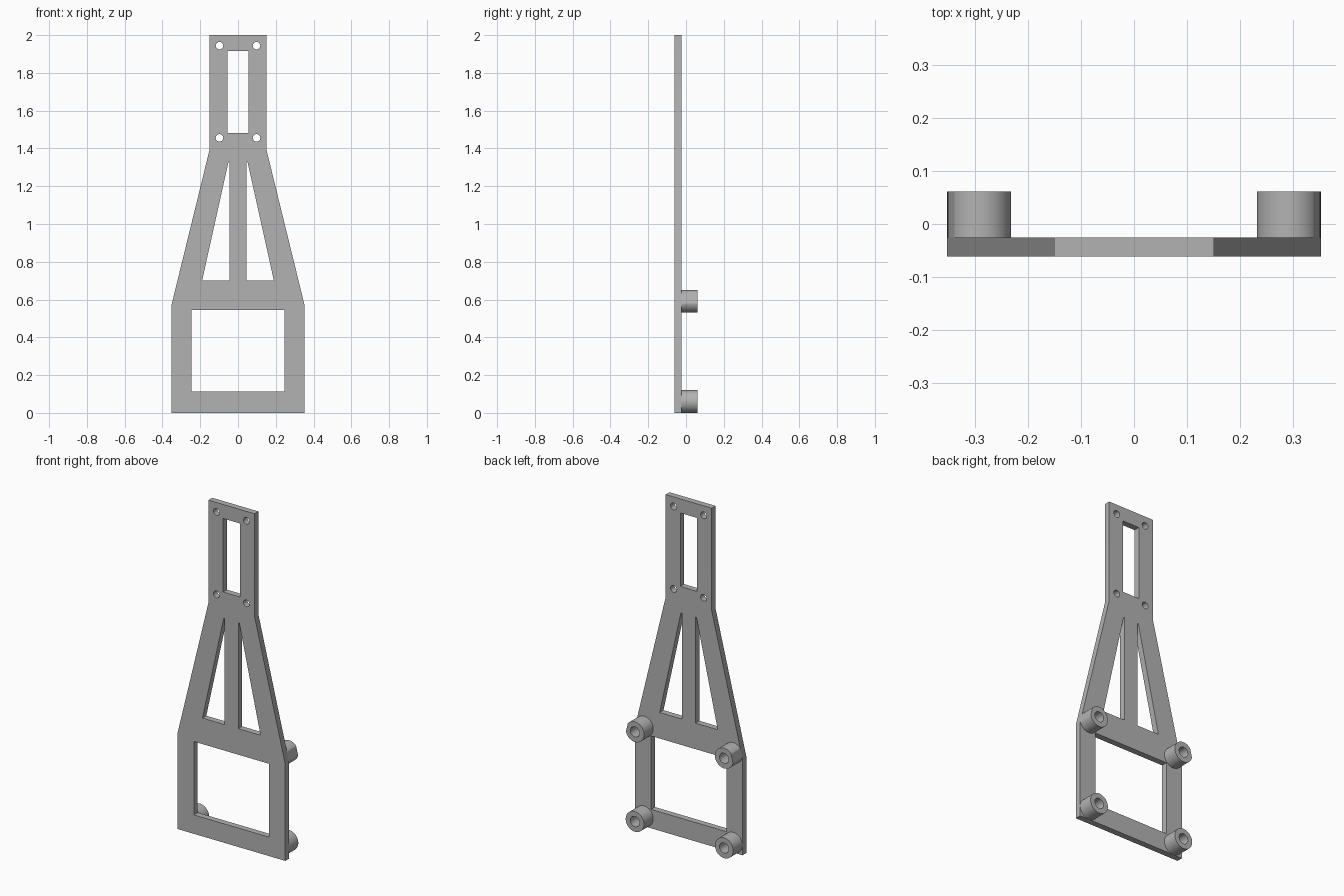
import bpy, bmesh
from math import cos, sin, pi, radians, atan2, hypot
from mathutils import Matrix

cube = bpy.data.objects.get("Cube")
if cube:
    bpy.data.objects.remove(cube, do_unlink=True)

grey = bpy.data.materials.new("plain grey")
grey.use_nodes = True
COLOUR = (0.45, 0.45, 0.45, 1)
grey.diffuse_color = COLOUR
grey.node_tree.nodes["Principled BSDF"].inputs["Base Color"].default_value = COLOUR

# Plate and standoff depths, front to back
FRONT, FACE, BACK = -0.061, -0.025, 0.061
HALF, NECK = 0.352, 0.151          # half widths of base and neck
SHOULDER, COLLAR = 0.572, 1.392    # heights where the taper starts and ends


def circle(x, z, r, n=48):
    return [(x + r * cos(2 * pi * i / n), z + r * sin(2 * pi * i / n)) for i in range(n)]


def rect(x, z0, z1):
    return [(-x, z0), (x, z0), (x, z1), (-x, z1)]


def mirror(points):
    return [(-x, z) for x, z in reversed(points)]


def extrude_profile(name, loops, y0, y1):
    """Fill an outline with holes in the xz plane and extrude it from y0 to y1."""
    curve = bpy.data.curves.new(name, "CURVE")
    curve.dimensions = "2D"
    curve.fill_mode = "BOTH"
    curve.extrude = (y1 - y0) / 2
    for loop in loops:
        spline = curve.splines.new("POLY")
        spline.points.add(len(loop) - 1)
        for point, (x, z) in zip(spline.points, loop):
            point.co = (x, z, 0, 1)
        spline.use_cyclic_u = True
    temp = bpy.data.objects.new(name + "_profile", curve)
    bpy.context.collection.objects.link(temp)
    bpy.context.view_layer.update()
    mesh = bpy.data.meshes.new_from_object(
        temp.evaluated_get(bpy.context.evaluated_depsgraph_get()))
    bpy.data.objects.remove(temp, do_unlink=True)
    mesh.transform(Matrix.Translation((0, (y0 + y1) / 2, 0)) @ Matrix.Rotation(pi / 2, 4, "X"))
    bm = bmesh.new()
    bm.from_mesh(mesh)
    bmesh.ops.remove_doubles(bm, verts=bm.verts, dist=1e-5)
    bmesh.ops.recalc_face_normals(bm, faces=bm.faces)
    bm.to_mesh(mesh)
    bm.free()
    mesh.name = name
    mesh.materials.clear()
    mesh.materials.append(grey)
    obj = bpy.data.objects.new(name, mesh)
    bpy.context.collection.objects.link(obj)
    bpy.ops.object.select_all(action="DESELECT")
    obj.select_set(True)
    bpy.context.view_layer.objects.active = obj
    bpy.ops.object.shade_smooth_by_angle(angle=radians(20))
    return obj


# Mounting plate: outline, windows, truss openings and screw holes
right_side = [(HALF, 0), (HALF, SHOULDER), (NECK, COLLAR), (NECK, 2)]
truss = [(0.045, 0.7), (0.19, 0.7), (0.051, 1.327), (0.045, 1.327)]
holes = [circle(x, z, 0.02, 32) for x in (-0.098, 0.098) for z in (1.456, 1.944)]
extrude_profile("mounting_plate", [
    right_side + mirror(right_side),
    rect(0.246, 0.112, 0.546),
    rect(0.055, 1.482, 1.917),
    truss, mirror(truss)] + holes, FRONT, FACE)

# Hollow standoffs on the back, trimmed flush with the plate's tapered edge
RADIUS, BORE, X = 0.06, 0.03, 0.292
slant = atan2(HALF - NECK, COLLAR - SHOULDER)
for level, z in (("lower", 0.06), ("upper", 0.591)):
    reach = (HALF - X) * cos(slant) - (z - SHOULDER) * sin(slant)
    ring = []
    for px, pz in circle(0, 0, RADIUS, 64):
        out = px * cos(slant) + pz * sin(slant)
        trim = reach / out if level == "upper" and out > reach else 1
        ring.append((X + px * trim, z + pz * trim))
    bore = circle(X, z, BORE)
    for side, flip in (("left", list), ("right", mirror)):
        extrude_profile(f"{level}_{side}_standoff", [flip(ring), flip(bore)], FACE, BACK)
